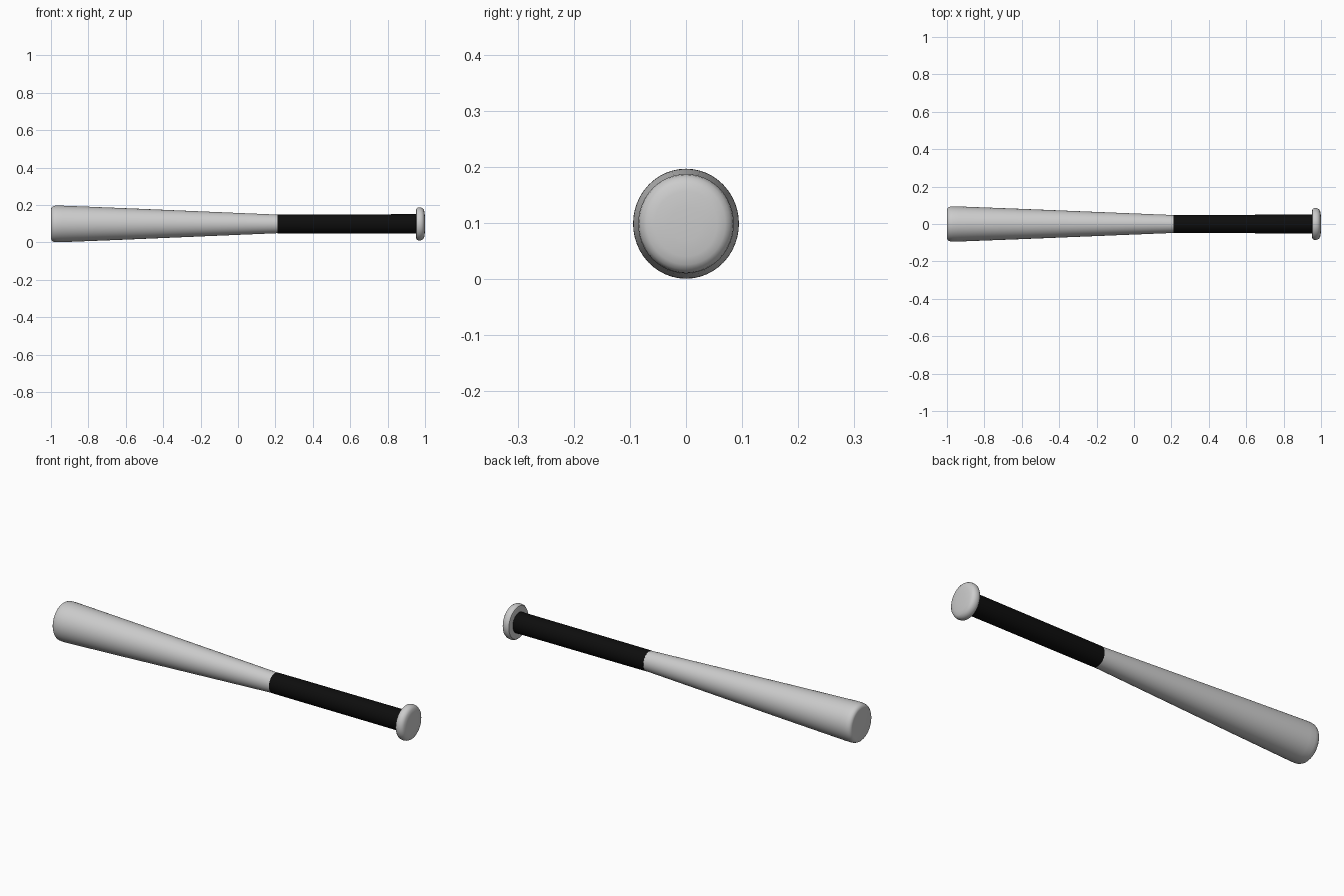
import bpy, bmesh, math

if "Cube" in bpy.data.objects:
    bpy.data.objects.remove(bpy.data.objects["Cube"])

SEGMENTS = 48
CENTRE_Z = 0.0985
Y_SQUASH = 0.963   # the bat is very slightly oval


def lathe(name, profile, angle=35):
    """Spin (x, radius) points around the bat's long axis."""
    bm = bmesh.new()
    verts = [bm.verts.new((x, 0, r)) for x, r in profile]
    edges = [bm.edges.new(pair) for pair in zip(verts, verts[1:])]
    bmesh.ops.spin(bm, geom=verts + edges, cent=(0, 0, 0), axis=(1, 0, 0),
                   angle=math.tau, steps=SEGMENTS, use_duplicate=False)
    bmesh.ops.remove_doubles(bm, verts=bm.verts, dist=1e-5)
    for v in bm.verts:
        v.co.y *= Y_SQUASH
    bmesh.ops.recalc_face_normals(bm, faces=bm.faces)
    mesh = bpy.data.meshes.new(name)
    bm.to_mesh(mesh)
    bm.free()
    obj = bpy.data.objects.new(name, mesh)
    bpy.context.collection.objects.link(obj)
    obj.location.z = CENTRE_Z
    bpy.ops.object.select_all(action='DESELECT')
    obj.select_set(True)
    bpy.context.view_layer.objects.active = obj
    bpy.ops.object.shade_smooth_by_angle(angle=math.radians(angle))
    return obj


# Tapered barrel with a rounded, nearly flat end
lathe("barrel", [(-1.0, 0), (-1.0, 0.078), (-0.998, 0.086), (-0.992, 0.0925),
                 (-0.983, 0.0965), (-0.97, 0.098), (-0.94, 0.0975),
                 (-0.6, 0.084), (-0.2, 0.067), (0.215, 0.0495), (0.215, 0)])

# Black wrapped grip
grip = lathe("grip", [(0.21, 0), (0.21, 0.0505), (0.34, 0.051),
                      (0.77, 0.0515), (0.958, 0.052), (0.958, 0)])
black = bpy.data.materials.new("grip_black")
black.diffuse_color = (0.004, 0.004, 0.004, 1)
black.use_nodes = True
black.node_tree.nodes["Principled BSDF"].inputs["Base Color"].default_value = black.diffuse_color
grip.data.materials.append(black)

# Rounded end knob
lathe("knob", [(0.952, 0), (0.952, 0.074), (0.954, 0.082), (0.960, 0.087),
               (0.970, 0.0885), (0.980, 0.087), (0.989, 0.082),
               (0.995, 0.073), (0.998, 0.058), (1.0, 0.03), (1.0, 0)])
